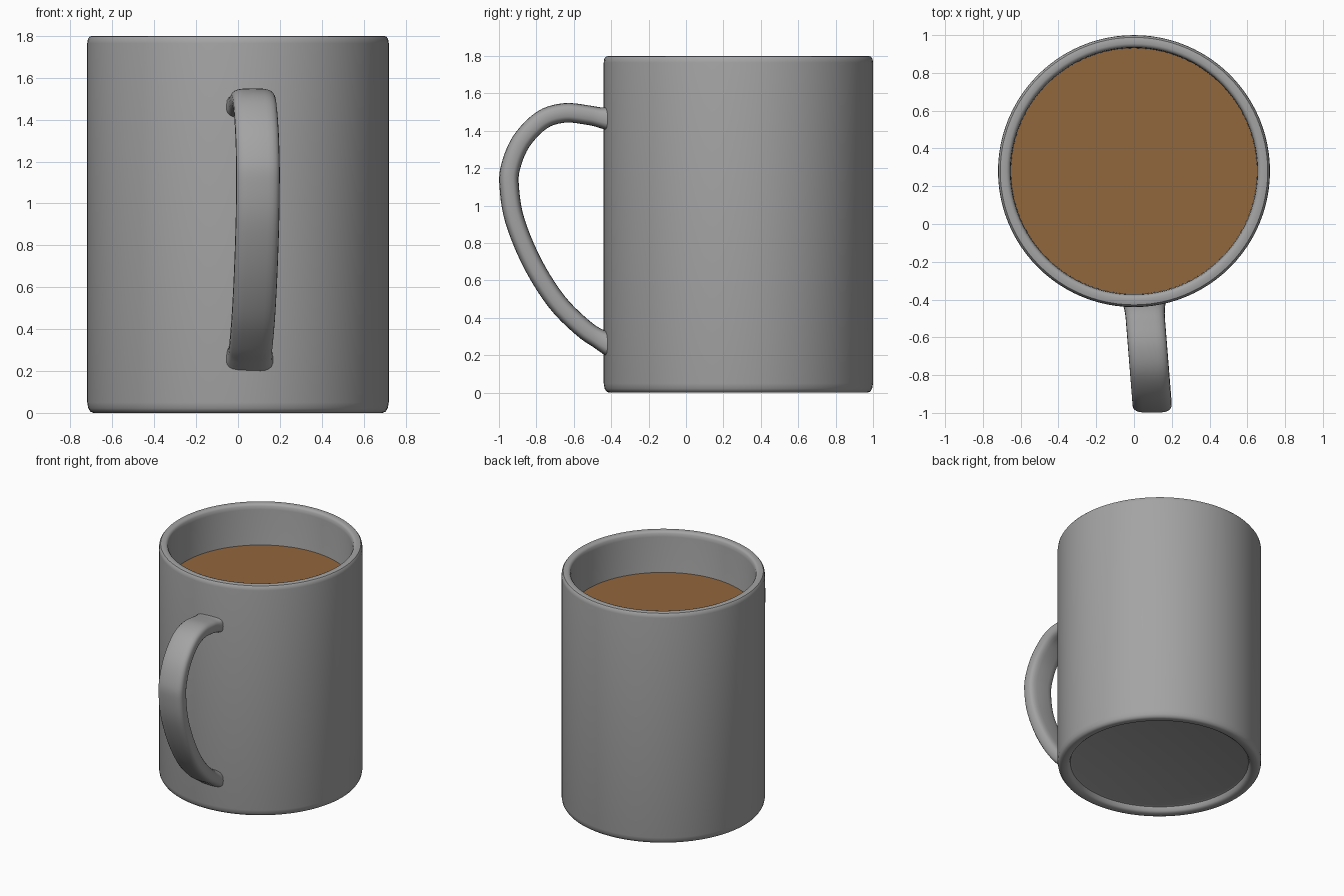
import bpy, bmesh, math
from mathutils import Vector

if "Cube" in bpy.data.objects:
    bpy.data.objects.remove(bpy.data.objects["Cube"])

CY = 0.28      # mug axis offset in y
SEG = 96


def material(name, rgb):
    m = bpy.data.materials.new(name)
    m.diffuse_color = (*rgb, 1)
    m.use_nodes = True
    m.node_tree.nodes["Principled BSDF"].inputs["Base Color"].default_value = m.diffuse_color
    return m


grey = material("grey_ceramic", (0.37, 0.37, 0.37))
brown = material("coffee_brown", (0.29, 0.135, 0.046))


def make_object(name, bm, mat):
    bmesh.ops.recalc_face_normals(bm, faces=bm.faces)
    me = bpy.data.meshes.new(name)
    bm.to_mesh(me)
    bm.free()
    me.materials.append(mat)
    ob = bpy.data.objects.new(name, me)
    bpy.context.collection.objects.link(ob)
    bpy.ops.object.select_all(action='DESELECT')
    ob.select_set(True)
    bpy.context.view_layer.objects.active = ob
    bpy.ops.object.shade_smooth_by_angle(angle=math.radians(40))
    return ob


def lathe(name, profile, mat):
    """Revolve (radius, z) points round the mug axis and cap both ends."""
    bm = bmesh.new()
    rings = [[bm.verts.new((r * math.cos(2 * math.pi * i / SEG),
                            CY + r * math.sin(2 * math.pi * i / SEG), z))
              for i in range(SEG)] for r, z in profile]
    for a, b in zip(rings, rings[1:]):
        for i in range(SEG):
            j = (i + 1) % SEG
            bm.faces.new((a[i], a[j], b[j], b[i]))
    bm.faces.new(rings[0])
    bm.faces.new(rings[-1])
    return make_object(name, bm, mat)


# Cup: recessed underside, foot ring, wall, rounded lip, inside wall and floor
lathe("mug_body", [
    (0.615, 0.045), (0.63, 0.04), (0.64, 0.012), (0.655, 0.002), (0.69, 0.0),
    (0.705, 0.006), (0.715, 0.022), (0.72, 0.05),
    (0.72, 1.765), (0.717, 1.785), (0.708, 1.797), (0.695, 1.8),
    (0.675, 1.8), (0.664, 1.796), (0.656, 1.785), (0.652, 1.76),
    (0.648, 0.16), (0.63, 0.12), (0.58, 0.10)], grey)

# Coffee: thin disc resting against the inside wall
lathe("coffee", [(0.651, 1.475), (0.651, 1.483)], brown)

# Handle: rounded flat strap swept along a (y, z) centre line
PATH = [(-0.395, 1.462), (-0.45, 1.47), (-0.53, 1.485), (-0.65, 1.496),
        (-0.77, 1.458), (-0.88, 1.345), (-0.937, 1.21), (-0.945, 1.10),
        (-0.915, 0.92), (-0.82, 0.69), (-0.69, 0.485), (-0.55, 0.345),
        (-0.46, 0.285), (-0.40, 0.255)]


def smooth_path(points, steps=5):
    p = [Vector(q) for q in points]
    p = [2 * p[0] - p[1]] + p + [2 * p[-1] - p[-2]]
    out = []
    for a, b, c, d in zip(p, p[1:], p[2:], p[3:]):
        for s in range(steps):
            t = s / steps
            out.append(0.5 * (2 * b + (c - a) * t + (2 * a - 5 * b + 4 * c - d) * t * t
                              + (3 * b - a - 3 * c + d) * t ** 3))
    return out + [p[-2]]


bm = bmesh.new()
path = smooth_path(PATH)
N = 24
rings = []
for k, c in enumerate(path):
    tan = (path[min(k + 1, len(path) - 1)] - path[max(k - 1, 0)]).normalized()
    nrm = Vector((-tan.y, tan.x))
    flare = max(0.0, 1 - (-0.41 - c.x) / 0.09) ** 2      # widens at the wall
    flare = min(flare, 1.0) if c.x > -0.5 else 0.0
    half_w, half_t = 0.104 + 0.012 * flare, 0.052 + 0.012 * flare
    xc = 0.055 + 0.08 * (-0.44 - c.x)                    # handle leans sideways
    ring = []
    for i in range(N):
        a = 2 * math.pi * i / N
        u = math.copysign(abs(math.cos(a)) ** 0.55, math.cos(a)) * half_w
        v = math.copysign(abs(math.sin(a)) ** 0.65, math.sin(a)) * half_t
        ring.append(bm.verts.new((xc + u, c.x + nrm.x * v, c.y + nrm.y * v)))
    rings.append(ring)
for a, b in zip(rings, rings[1:]):
    for i in range(N):
        j = (i + 1) % N
        bm.faces.new((a[i], a[j], b[j], b[i]))
bm.faces.new(rings[0])
bm.faces.new(rings[-1])
make_object("handle", bm, grey)
